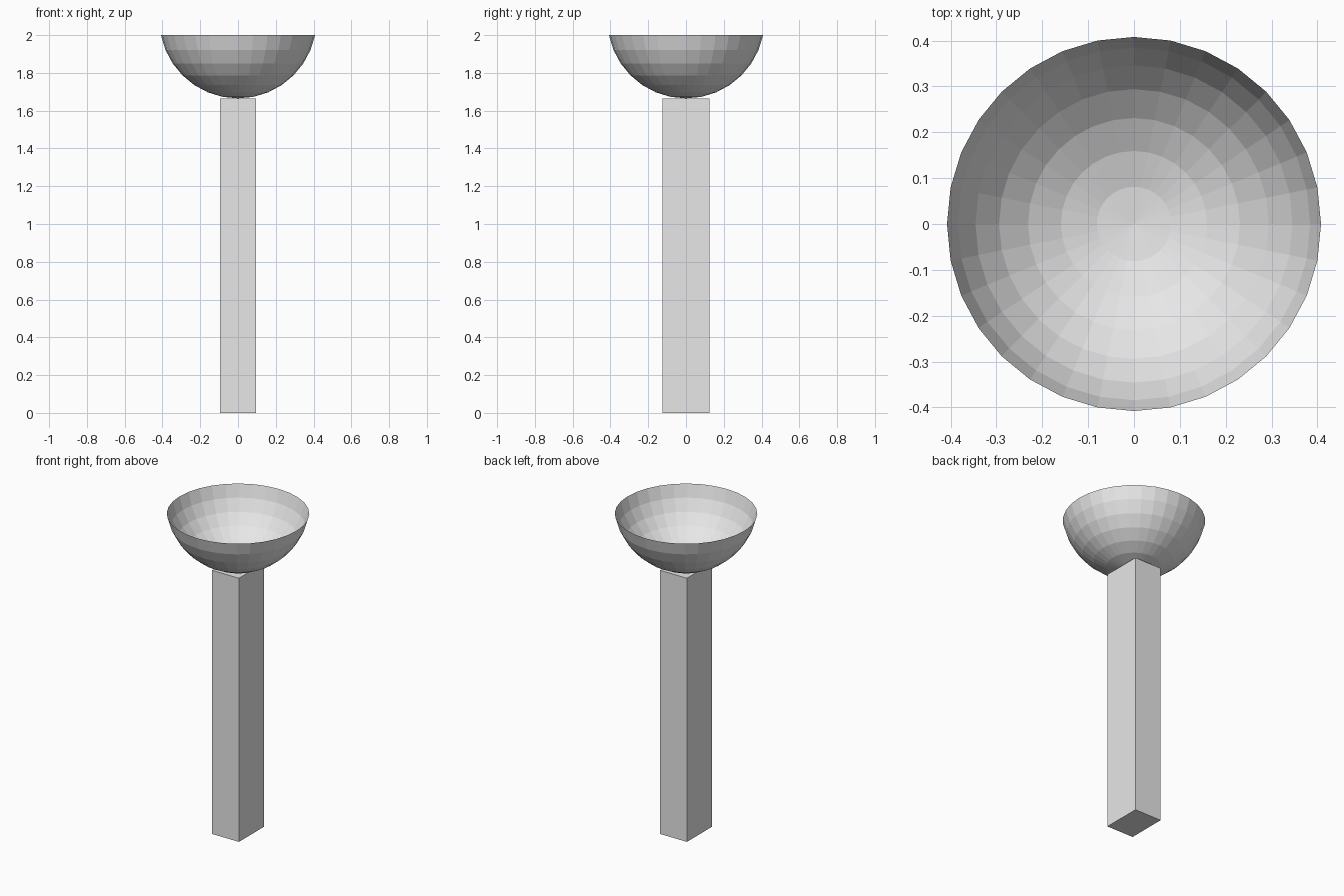
import bpy, bmesh, math
from mathutils import Matrix

if "Cube" in bpy.data.objects:
    bpy.data.objects.remove(bpy.data.objects["Cube"])

POST_TOP = 1.665
RADIUS = 0.416

grey = bpy.data.materials.new("light_grey")
grey.diffuse_color = (0.8, 0.8, 0.8, 1)
grey.use_nodes = True
grey.node_tree.nodes["Principled BSDF"].inputs["Base Color"].default_value = grey.diffuse_color


def add_object(name, bm):
    mesh = bpy.data.meshes.new(name)
    bm.to_mesh(mesh)
    bm.free()
    mesh.materials.append(grey)
    obj = bpy.data.objects.new(name, mesh)
    bpy.context.collection.objects.link(obj)
    return obj


# Rectangular post
bm = bmesh.new()
bmesh.ops.create_cube(bm, size=1)
bmesh.ops.scale(bm, vec=(0.188, 0.25, POST_TOP), verts=bm.verts)
bmesh.ops.translate(bm, vec=(0, 0, POST_TOP / 2), verts=bm.verts)
add_object("post", bm)

# Open thin bowl: faceted sphere with everything above the seventh ring removed
bm = bmesh.new()
bmesh.ops.create_uvsphere(bm, u_segments=32, v_segments=16, radius=RADIUS)
rim = -RADIUS * math.cos(math.radians(7 * 11.25))
upper = [v for v in bm.verts if v.co.z > rim + 0.01]
bmesh.ops.delete(bm, geom=upper, context='VERTS')
bmesh.ops.transform(bm, matrix=Matrix.Translation((0, 0, 2 - rim)), verts=bm.verts)
add_object("bowl", bm)
